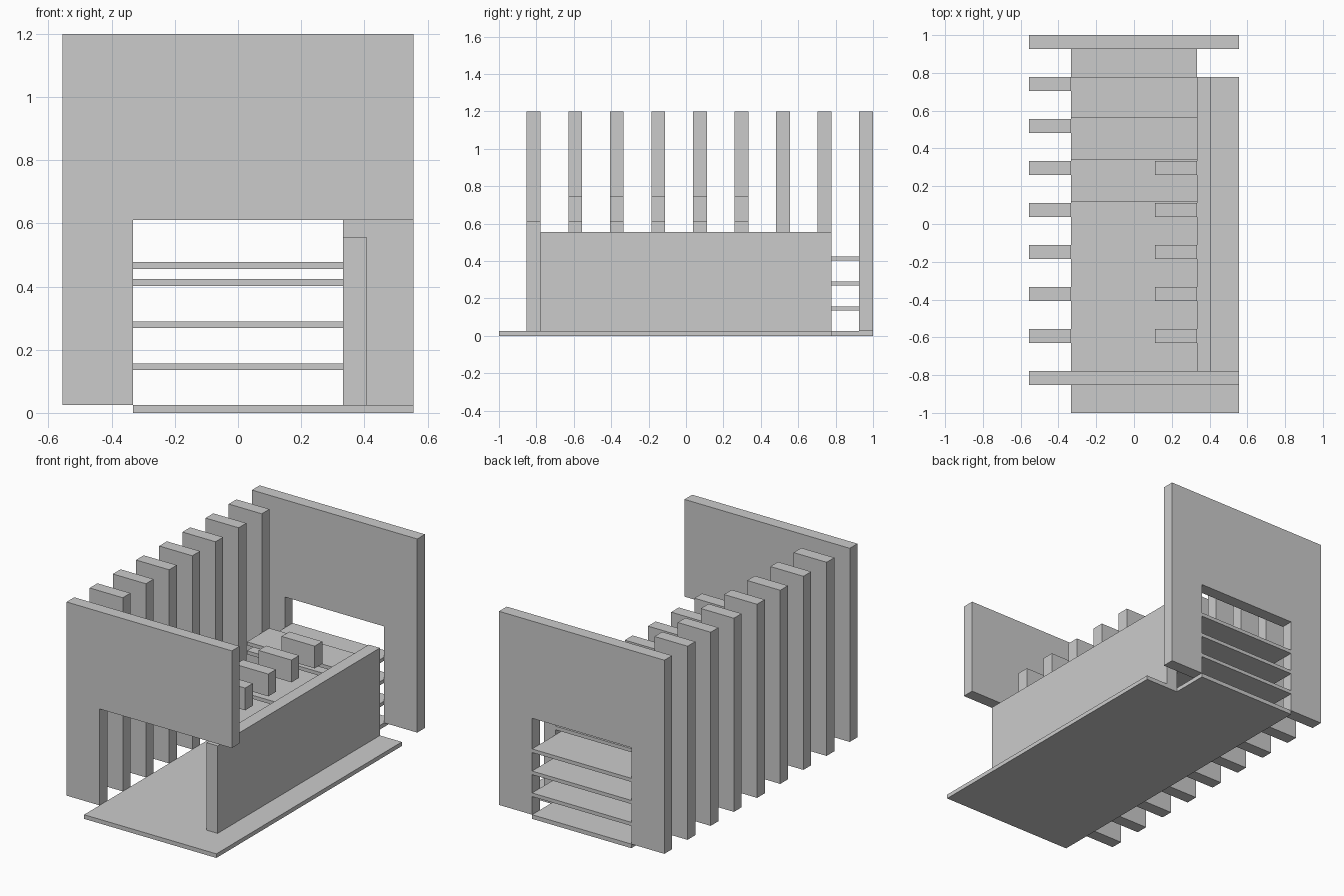
import bpy, bmesh

if "Cube" in bpy.data.objects:
    bpy.data.objects.remove(bpy.data.objects["Cube"])

XO, XI = 0.555, 0.333        # outer and inner half widths
Z0, ZH, ZT = 0.025, 0.61, 1.2  # floor top, opening top, full height
PITCH, THICK = 0.2222, 0.074   # frame spacing and thickness


def prism(name, pts, axis, lo, hi):
    """Extrude a closed outline along axis ('y': points are x,z; 'z': points are x,y)."""
    bm = bmesh.new()
    place = (lambda a, b: (a, lo, b)) if axis == 'y' else (lambda a, b: (a, b, lo))
    face = bm.faces.new([bm.verts.new(place(a, b)) for a, b in pts])
    new = bmesh.ops.extrude_face_region(bm, geom=[face])['geom']
    d = (0, hi - lo, 0) if axis == 'y' else (0, 0, hi - lo)
    bmesh.ops.translate(bm, vec=d, verts=[v for v in new if isinstance(v, bmesh.types.BMVert)])
    bmesh.ops.recalc_face_normals(bm, faces=bm.faces)
    me = bpy.data.meshes.new(name)
    bm.to_mesh(me)
    bm.free()
    ob = bpy.data.objects.new(name, me)
    bpy.context.collection.objects.link(ob)
    return ob


def box(name, x0, x1, y0, y1, z0, z1):
    return prism(name, [(x0, y0), (x1, y0), (x1, y1), (x0, y1)], 'z', z0, z1)


# Floor plate, notched at the back right corner
prism("floor_plate", [(-XI, -1), (XO, -1), (XO, 0.778), (XI, 0.778), (XI, 1), (-XI, 1)],
      'z', 0, Z0)

# Long side wall
box("side_wall", XI, 0.408, -0.778, 0.778, Z0, 0.556)

# Front frame: left leg and header only
y = 1 - 8 * PITCH
prism("front_frame", [(-XO, Z0), (-XI, Z0), (-XI, ZH), (XO, ZH), (XO, ZT), (-XO, ZT)],
      'y', y - THICK, y)

# Back frame: two legs and header
prism("back_frame", [(-XO, Z0), (-XI, Z0), (-XI, ZH), (XI, ZH), (XI, Z0), (XO, Z0),
                     (XO, ZT), (-XO, ZT)], 'y', 1 - THICK, 1)

# Row of fins on the left, with hanging blocks inside the front five
for i in range(1, 8):
    y = 1 - (8 - i) * PITCH
    box(f"fin_{i}", -XO, -XI, y - THICK, y, Z0, ZT)
    if i <= 5:
        box(f"block_{i}", 0.111, XI, y - THICK, y, ZH, 0.745)

# Stepped shelves running out through the back opening
for i, (y, z) in enumerate([(0.117, 0.135), (0.339, 0.268), (0.561, 0.402)]):
    box(f"shelf_{i + 1}", -XI, XI, y, 1, z, z + 0.022)

# Short top shelf
box("top_shelf", -XI, XI, 0.561, 0.778, 0.456, 0.478)
